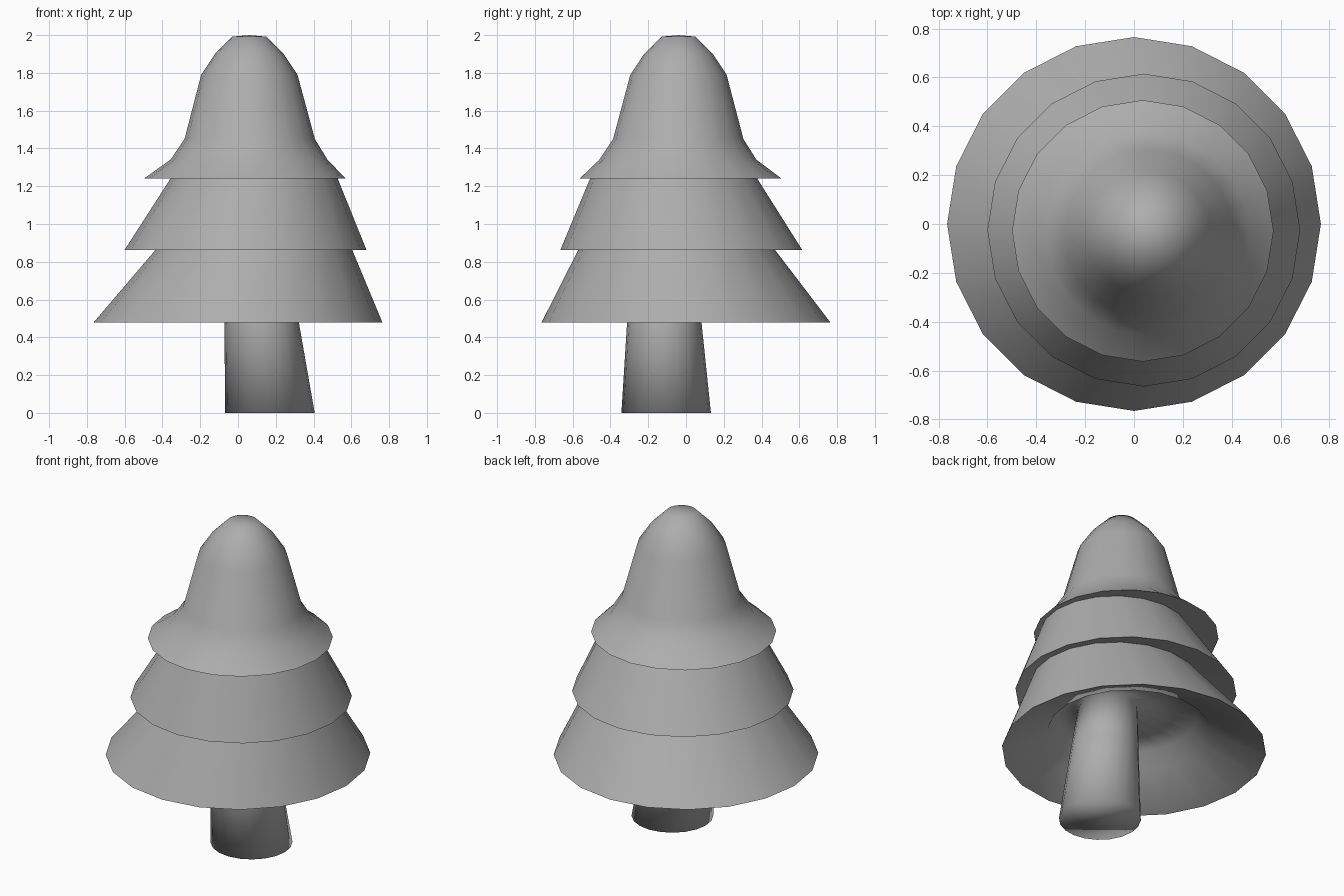
import bpy, bmesh, math

cube = bpy.data.objects.get("Cube")
if cube:
    bpy.data.objects.remove(cube, do_unlink=True)

grey = bpy.data.materials.new("plain grey")
grey.use_nodes = True
grey.diffuse_color = (0.42, 0.42, 0.42, 1)
grey.node_tree.nodes["Principled BSDF"].inputs["Base Color"].default_value = grey.diffuse_color

SIDES = 20


def loft(name, rings, sharp_angle, cap_bottom=False, peak=None):
    """Skin a stack of off-centre circles given as (x, y, z, radius)."""
    bm = bmesh.new()
    loops = []
    for x, y, z, r in rings:
        angles = [2 * math.pi * i / SIDES for i in range(SIDES)]
        loops.append([bm.verts.new((x + r * math.cos(a), y + r * math.sin(a), z)) for a in angles])
    for low, high in zip(loops, loops[1:]):
        for i in range(SIDES):
            j = (i + 1) % SIDES
            bm.faces.new((low[i], low[j], high[j], high[i]))
    if cap_bottom:
        bm.faces.new(reversed(loops[0]))
    if peak:
        tip = bm.verts.new(peak)
        for i in range(SIDES):
            bm.faces.new((loops[-1][i], loops[-1][(i + 1) % SIDES], tip))
    mesh = bpy.data.meshes.new(name)
    bm.to_mesh(mesh)
    bm.free()
    mesh.materials.append(grey)
    obj = bpy.data.objects.new(name, mesh)
    bpy.context.collection.objects.link(obj)
    bpy.ops.object.select_all(action="DESELECT")
    obj.select_set(True)
    bpy.context.view_layer.objects.active = obj
    bpy.ops.object.shade_smooth_by_angle(angle=math.radians(sharp_angle))


# Leaning trunk that spreads into the shallow, recessed underside of the lower skirt
trunk = [
    (0.169, -0.105, 0, 0.237),
    (0.125, -0.115, 0.48, 0.197),
    (0.1, -0.115, 0.77, 0.172),
    (0.03, -0.03, 0.70, 0.41),
    (0.02, -0.02, 0.61, 0.47),
    (0, 0, 0.478, 0.765),
]
loft("trunk_and_underside", trunk, 180, cap_bottom=True)

# Foliage: three flared skirts in one continuous shell
foliage = [
    (0, 0, 0.478, 0.765),           # lower skirt
    (0.093, -0.055, 0.905, 0.494),
    (0.04, -0.025, 0.863, 0.64),    # middle skirt
    (0.087, -0.067, 1.255, 0.435),
    (0.036, -0.028, 1.24, 0.535),   # upper skirt
    (0.058, -0.043, 1.34, 0.416),
    (0.062, -0.041, 1.45, 0.345),
    (0.06, -0.04, 1.79, 0.255),     # rounded crown
    (0.06, -0.04, 1.90, 0.182),
    (0.06, -0.04, 1.992, 0.09),
]
loft("foliage", foliage, 60, peak=(0.06, -0.04, 2))
